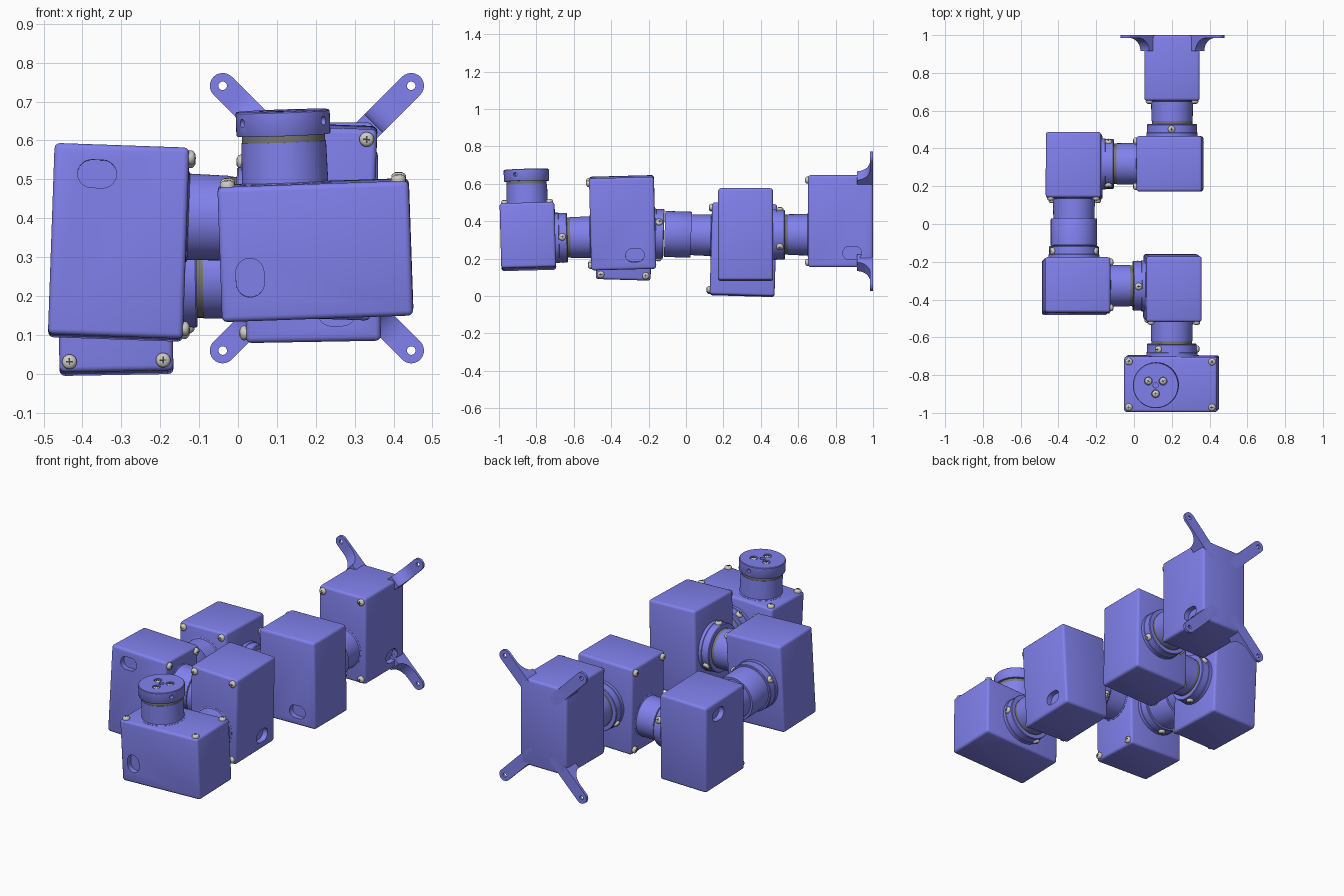
import bpy, bmesh
from math import radians, sin, cos, pi
from mathutils import Matrix, Vector

if "Cube" in bpy.data.objects:
    bpy.data.objects.remove(bpy.data.objects["Cube"])

T = Matrix.Translation
def R(deg, axis): return Matrix.Rotation(radians(deg), 4, axis)

def material(name, rgb):
    m = bpy.data.materials.new(name)
    m.diffuse_color = (*rgb, 1)
    m.use_nodes = True
    m.node_tree.nodes["Principled BSDF"].inputs["Base Color"].default_value = m.diffuse_color
    return m
BLUE = material("blue_shell", (0.22, 0.22, 0.85))
GREY = material("grey_seal", (0.19, 0.19, 0.17))
STEEL = material("steel_screw", (0.62, 0.6, 0.54))
DARK = material("dark_slot", (0.05, 0.05, 0.05))

def finish(bm, name, *mats):
    bmesh.ops.recalc_face_normals(bm, faces=bm.faces)
    me = bpy.data.meshes.new(name)
    bm.to_mesh(me)
    bm.free()
    for m in mats:
        me.materials.append(m)
    return smooth(me)

def smooth(me):
    me.shade_smooth()
    me.set_sharp_from_angle(angle=radians(35))
    return me

def place(name, me, matrix):
    ob = bpy.data.objects.new(name, me)
    bpy.context.collection.objects.link(ob)
    ob.matrix_world = matrix
    return ob

def add_box(bm, lo, hi):
    lo, hi = Vector(lo), Vector(hi)
    s = hi - lo
    return bmesh.ops.create_cube(bm, size=1, matrix=T((lo + hi) / 2) @ Matrix.Diagonal((*s, 1)))["verts"]

def add_rod(bm, r, depth, matrix, seg=24):
    bmesh.ops.create_cone(bm, cap_ends=True, segments=seg, radius1=r, radius2=r, depth=depth, matrix=matrix)

def lathe(name, profile, *mats, seg=56):
    """Revolve (x, r) points around local X."""
    bm = bmesh.new()
    vs = [bm.verts.new((x, r, 0)) for x, r in profile]
    es = [bm.edges.new(p) for p in zip(vs, vs[1:])]
    bmesh.ops.spin(bm, geom=vs + es, cent=(0, 0, 0), axis=(1, 0, 0), angle=2 * pi, steps=seg)
    bmesh.ops.remove_doubles(bm, verts=bm.verts, dist=1e-5)
    return finish(bm, name, *mats)

def prism(name, pts, axis, a, b, mat):
    """Extrude a flat outline from a to b along axis (1 = y, 2 = z)."""
    bm = bmesh.new()
    def v(p, h): return (p[0], h, p[1]) if axis == 1 else (p[0], p[1], h)
    f = bm.faces.new([bm.verts.new(v(p, a)) for p in pts])
    ext = bmesh.ops.extrude_face_region(bm, geom=[f])["geom"]
    d = Vector(v((0, 0), b - a))
    bmesh.ops.translate(bm, vec=d, verts=[e for e in ext if isinstance(e, bmesh.types.BMVert)])
    return finish(bm, name, mat)

def carve(me, cutter, bevel=0):
    """Return me with an optional bevel and the cutter subtracted."""
    ob, cut = place("body_tmp", me, Matrix()), place("cutter_tmp", cutter, Matrix())
    cut.hide_render = True
    if bevel:
        b = ob.modifiers.new("bevel", 'BEVEL')
        b.width, b.segments = bevel, 3
    m = ob.modifiers.new("cut", 'BOOLEAN')
    m.operation, m.object, m.solver = 'DIFFERENCE', cut, 'EXACT'
    dg = bpy.context.evaluated_depsgraph_get()
    dg.update()
    out = bpy.data.meshes.new_from_object(ob.evaluated_get(dg))
    bpy.data.objects.remove(ob)
    bpy.data.objects.remove(cut)
    return smooth(out)

def stadium(cx, cy, half, r, n=12):
    arc = [(half + r * cos(t), r * sin(t)) for t in [(-pi / 2 + pi * i / n) for i in range(n + 1)]]
    return [(cx + x, cy + y) for x, y in arc + [(-x, -y) for x, y in arc]]

# Shared module sizes: local X = lid side, Y = away from the previous joint, Z = long side
LID, BACK, W, H, OFF, JOINT, SPACER = 0.185, -0.162, 0.293, 0.246, 0.072, 0.188, 0.13

# Housing box with recessed cable window
bm = bmesh.new()
add_box(bm, (BACK, 0, -H), (LID, W, H))
box = finish(bm, "housing", BLUE)
window = prism("window_cut", stadium(BACK + 0.112, -0.17, 0.014, 0.036), 1, W - 0.03, W + 0.05, BLUE)
housing = carve(box, window, 0.014)

# Joint pieces
neck = lathe("neck", [(-0.01, 0), (-0.01, 0.118), (0.001, 0.118), (0.004, 0.111), (0.108, 0.109), (0.108, 0)], BLUE)
seal = lathe("seal", [(0.1, 0), (0.1, 0.107), (0.128, 0.107), (0.128, 0)], GREY)
spacer = lathe("spacer", [(0.108, 0), (0.108, 0.121), (0.112, 0.123), (0.25, 0.123), (0.25, 0)], BLUE)
flange = lathe("flange", [(-0.064, 0), (-0.064, 0.129), (-0.06, 0.132), (-0.02, 0.132), (-0.018, 0.135),
                          (0.004, 0.135), (0.004, 0)], BLUE)
tool_disc = lathe("tool_disc", [(0.125, 0), (0.125, 0.119), (0.128, 0.121), (0.185, 0.121), (0.188, 0.118),
                                (0.188, 0)], BLUE)
bm = bmesh.new()
for a in (60, 180, 300):
    add_rod(bm, 0.011, 0.05, R(a, 'X') @ T((0.16, 0.125, 0)) @ R(90, 'X'))
for a in (0, 120, 240):
    add_rod(bm, 0.021, 0.04, R(a, 'X') @ T((0.19, 0.045, 0)) @ R(90, 'Y'))
add_rod(bm, 0.014, 0.04, T((0.19, 0, 0)) @ R(90, 'Y'))
tool_disc = carve(tool_disc, finish(bm, "disc_cut", BLUE))

# Pan-head screw with a cross slot, pointing along X
screw = lathe("screw", [(-0.006, 0), (-0.006, 0.018), (0.007, 0.019), (0.012, 0.016), (0.0155, 0.010),
                        (0.0165, 0.0)], STEEL, DARK, seg=20)
bm = bmesh.new()
bm.from_mesh(screw)
n = len(bm.faces)
add_box(bm, (0.01, -0.009, -0.0018), (0.0168, 0.009, 0.0018))
add_box(bm, (0.01, -0.0018, -0.009), (0.0168, 0.0018, 0.009))
bm.faces.ensure_lookup_table()
for f in bm.faces[n:]:
    f.material_index = 1
bm.to_mesh(screw)
bm.free()
smooth(screw)

# Axis swap between a joint's output and the next module, and the joint angles
SWAP = Matrix(((0, 1, 0, 0), (1, 0, 0, 0), (0, 0, -1, 0), (0, 0, 0, 1)))
ROLLS = [181, 1.7, 177, 3.2, 94]
frame = T((0.055, 1 + BACK, 0.4)) @ Matrix(((0, 1, 0, 0), (-1, 0, 0, 0), (0, 0, 1, 0), (0, 0, 0, 1)))

# Arm chain: each module carries the next one
for i in range(6):
    tag = f"module_{i + 1}"
    place(f"{tag}_housing", housing, frame)
    for y in (0.026, W - 0.026):
        for z in (-H + 0.026, H - 0.026):
            place(f"{tag}_lid_screw", screw, frame @ T((LID, y, z)))
    joint = frame @ T((LID, W / 2, -OFF))
    place(f"{tag}_neck", neck, joint)
    if i == 2:
        place(f"{tag}_spacer", spacer, joint)
    else:
        place(f"{tag}_seal", seal, joint)
    if i == 5:
        place("tool_disc", tool_disc, joint)
        for a in (0, 120, 240):
            place("tool_disc_screw", screw, joint @ R(a, 'X') @ T((0.171, 0.045, 0)))
        break
    reach = JOINT + (SPACER if i == 2 else 0)
    frame = joint @ T((reach, 0, 0)) @ SWAP @ R(ROLLS[i], 'Y')
    place(f"{tag}_flange", flange, frame @ R(90, 'Z'))
    for a in (0, 120, 240):
        place(f"{tag}_flange_screw", screw, frame @ R(a, 'Y') @ T((0, -0.037, 0.13)) @ R(-90, 'Y'))

# Wall bracket: four diagonal ears with curved gussets
ear = prism("ear", stadium(0.0175, 0, 0.1175, 0.033), 1, 0.985, 1.0, BLUE)
bm = bmesh.new()
add_rod(bm, 0.011, 0.1, T((0.135, 0.99, 0)) @ R(90, 'X'))
ear = carve(ear, finish(bm, "ear_hole", BLUE))
curve = [(0.08 - 0.082 * cos(t), 0.915 + 0.07 * sin(t)) for t in [pi / 2 * i / 10 for i in range(11)]]
gusset = prism("gusset", [(-0.06, 0.915)] + curve + [(0.08, 0.999), (-0.06, 0.999)], 2, -0.033, 0.033, BLUE)
for sx in (-1, 1):
    for sz in (-1, 1):
        x = Vector((sx, 0, sz)).normalized()
        y = Vector((0, 1, 0))
        rot = Matrix((x, y, x.cross(y))).transposed().to_4x4()
        m = T((0.203 + sx * 0.147, 0, 0.4 + sz * 0.245)) @ rot
        place("bracket_ear", ear, m)
        place("bracket_gusset", gusset, m)
